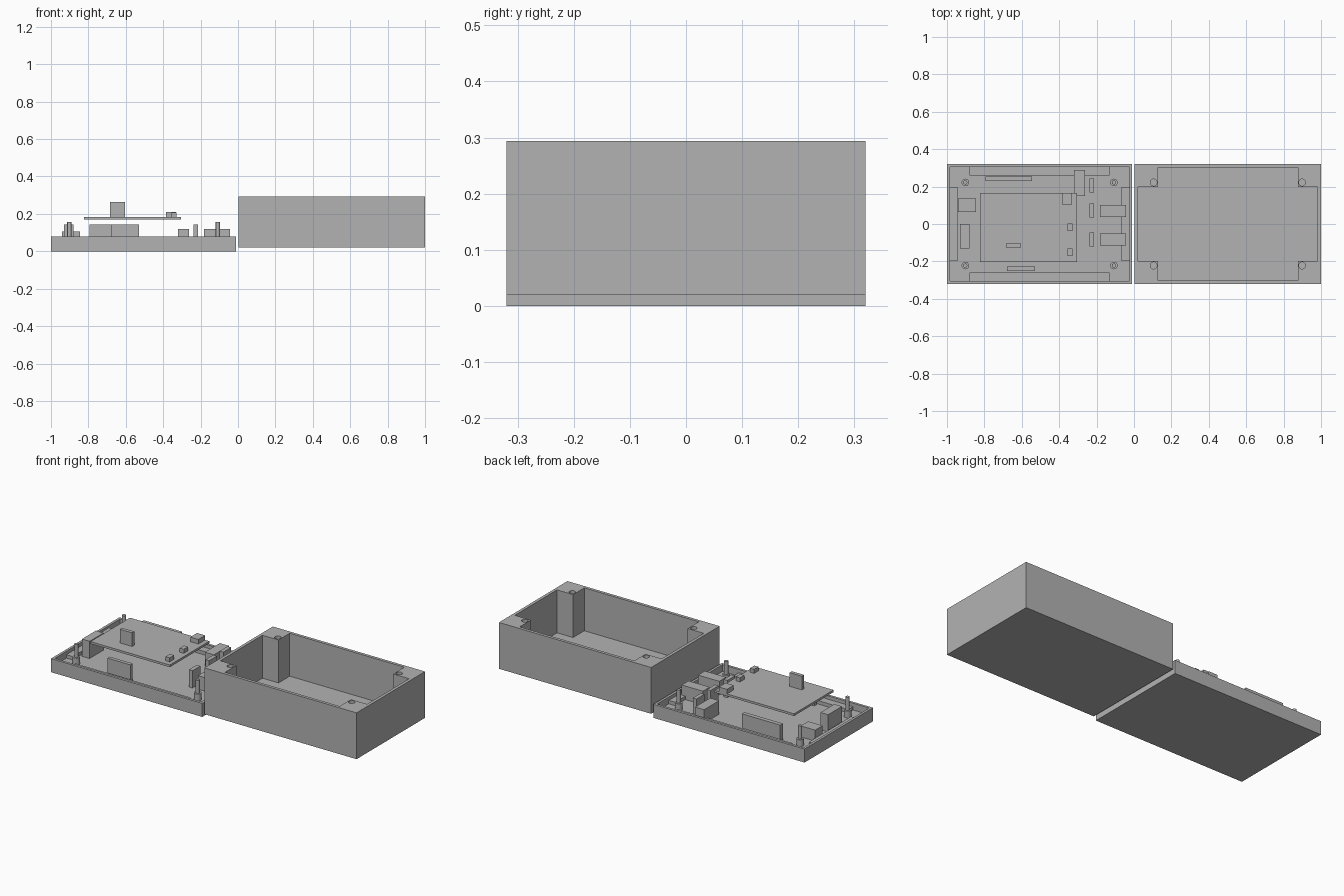
import bpy
import bmesh
from mathutils import Matrix, Vector

cube = bpy.data.objects.get("Cube")
if cube:
    bpy.data.objects.remove(cube, do_unlink=True)

grey = bpy.data.materials.new("plain grey")
grey.use_nodes = True
colour = (0.45, 0.45, 0.45, 1)
grey.diffuse_color = colour
grey.node_tree.nodes["Principled BSDF"].inputs["Base Color"].default_value = colour


def add_box(bm, x, y, z):
    lo, hi = Vector((x[0], y[0], z[0])), Vector((x[1], y[1], z[1]))
    mat = Matrix.Translation((lo + hi) / 2) @ Matrix.Diagonal((*(hi - lo), 1))
    bmesh.ops.create_cube(bm, size=1, matrix=mat)


def add_rod(bm, x, y, z, r):
    mat = Matrix.Translation((x, y, (z[0] + z[1]) / 2))
    bmesh.ops.create_cone(bm, cap_ends=True, segments=24, radius1=r, radius2=r,
                          depth=z[1] - z[0], matrix=mat)


def finish(bm, name):
    bmesh.ops.recalc_face_normals(bm, faces=bm.faces)
    mesh = bpy.data.meshes.new(name)
    bm.to_mesh(mesh)
    bm.free()
    mesh.materials.append(grey)
    obj = bpy.data.objects.new(name, mesh)
    bpy.context.collection.objects.link(obj)
    return obj


def box(name, x, y, z):
    bm = bmesh.new()
    add_box(bm, x, y, z)
    return finish(bm, name)


def carve(obj, cutter):
    mod = obj.modifiers.new("carve", "BOOLEAN")
    mod.operation, mod.solver, mod.object = "DIFFERENCE", "EXACT", cutter
    bpy.context.view_layer.objects.active = obj
    bpy.ops.object.modifier_apply(modifier=mod.name)
    bpy.data.objects.remove(cutter, do_unlink=True)


def smooth(obj):
    bpy.ops.object.select_all(action="DESELECT")
    obj.select_set(True)
    bpy.context.view_layer.objects.active = obj
    bpy.ops.object.shade_smooth_by_angle()


# Deep case: cross-shaped cavity leaves a solid screw post in each corner
CX = 0.502
case = box("case", (0.004, 1.0), (-0.32, 0.32), (0.02, 0.294))
bm = bmesh.new()
quarter = [(0.48, 0.197), (0.375, 0.197), (0.375, 0.302)]
outline = []
for sx, sy in ((1, 1), (-1, 1), (-1, -1), (1, -1)):
    pts = quarter if sx * sy > 0 else quarter[::-1]
    outline += [(CX + sx * px, sy * py) for px, py in pts]
base = bm.faces.new([bm.verts.new((px, py, 0.04)) for px, py in outline])
lifted = bmesh.ops.extrude_face_region(bm, geom=[base])["geom"]
bmesh.ops.translate(bm, vec=(0, 0, 0.4),
                    verts=[v for v in lifted if isinstance(v, bmesh.types.BMVert)])
for sx in (-1, 1):
    for sy in (-1, 1):
        add_rod(bm, CX + sx * 0.397, sy * 0.222, (0.18, 0.4), 0.018)
carve(case, finish(bm, "case_cutter"))
smooth(case)

# Shallow lid tray
LX, FLOOR = -0.505, 0.04
lid = box("lid", (-1.0, -0.01), (-0.32, 0.32), (0, 0.08))
carve(lid, box("lid_cutter", (-0.985, -0.025), (-0.305, 0.305), (FLOOR, 0.2)))

# Locating lips along the four inner walls, and screw pillars
for s, side in ((-1, "right"), (1, "left")):
    x = sorted((LX + s * 0.48, LX + s * 0.438))
    box("lid_lip_" + side, x, (-0.197, 0.197), (FLOOR, 0.06))
for s, side in ((-1, "front"), (1, "back")):
    y = sorted((s * 0.305, s * 0.26))
    box("lid_lip_" + side, (-0.88, -0.13), y, (FLOOR, 0.06))
for sx in (-1, 1):
    for sy in (-1, 1):
        bm = bmesh.new()
        add_rod(bm, LX + sx * 0.397, sy * 0.222, (FLOOR, 0.08), 0.02)
        add_rod(bm, LX + sx * 0.397, sy * 0.222, (0.08, 0.157), 0.011)
        smooth(finish(bm, "screw_pillar"))

# Components standing on the lid floor: name, x range, y range, top
for name, x, y, top in (
    ("side_socket", (-0.94, -0.845), (0.065, 0.135), 0.105),
    ("side_switch", (-0.93, -0.88), (-0.13, 0), 0.142),
    ("back_header", (-0.795, -0.545), (0.23, 0.255), 0.142),
    ("front_header", (-0.68, -0.53), (-0.25, -0.228), 0.142),
    ("corner_connector", (-0.322, -0.263), (0.15, 0.29), 0.12),
):
    box(name, x, y, (FLOOR, top))
for y in (0.205, 0.072, -0.083):
    box("upright_plug", (-0.238, -0.214), (y - 0.037, y + 0.037), (FLOOR, 0.142))
for y in (0.07, -0.083):
    box("terminal_block", (-0.182, -0.043), (y - 0.032, y + 0.032), (FLOOR, 0.12))

# Raised circuit board with its parts
BOARD = 0.183
box("circuit_board", (-0.824, -0.305), (-0.202, 0.167), (0.17, BOARD))
box("board_plug", (-0.685, -0.605), (-0.126, -0.105), (BOARD, 0.264))
box("board_socket", (-0.385, -0.332), (0.104, 0.167), (BOARD, 0.21))
for y in (-0.018, -0.15):
    box("board_button", (-0.355, -0.328), (y - 0.02, y + 0.02), (BOARD, 0.207))
